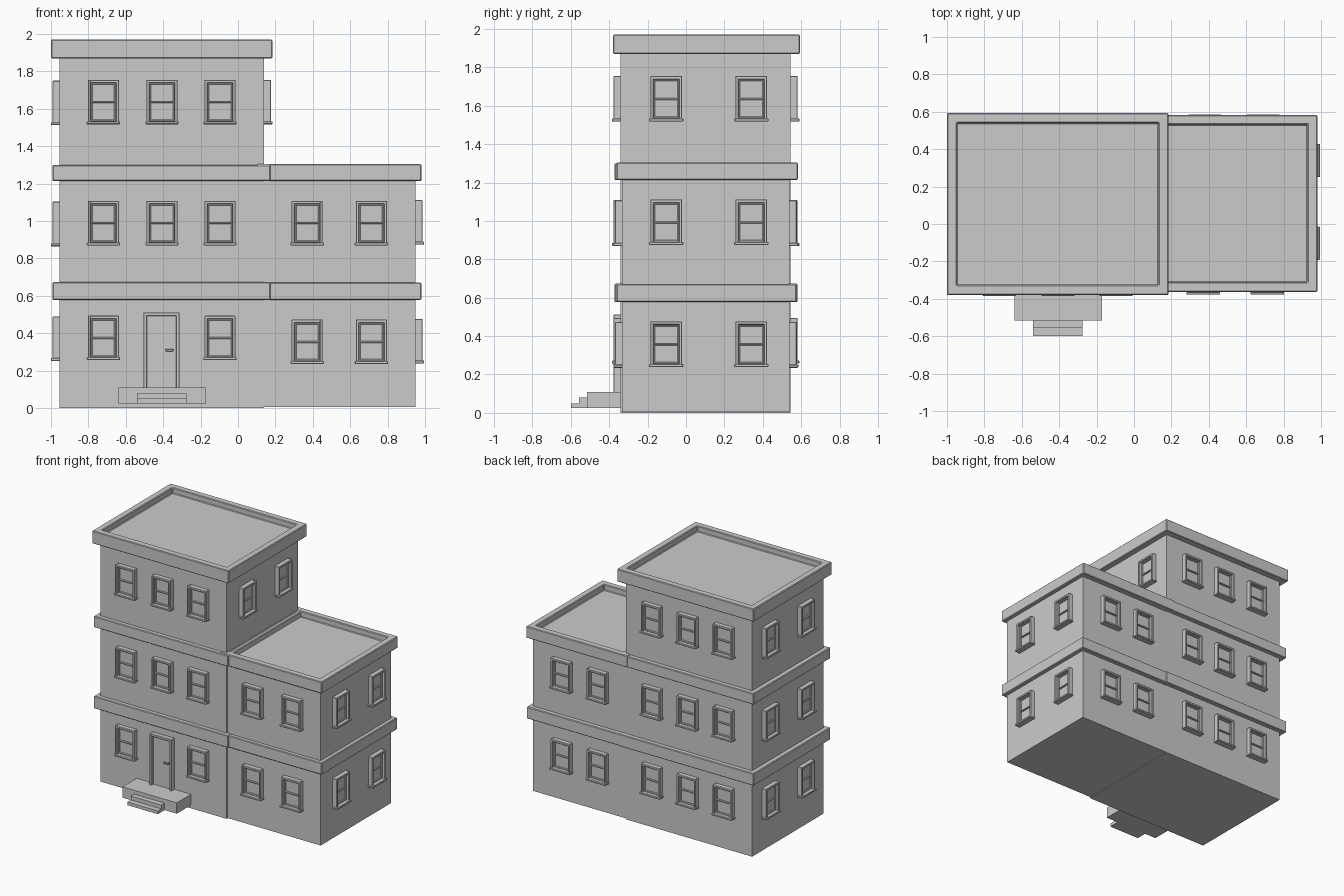
import bpy, bmesh
from math import radians
from mathutils import Matrix, Vector

if "Cube" in bpy.data.objects:
    bpy.data.objects.remove(bpy.data.objects["Cube"])


def add_box(bm, x, y, z):
    """Add an axis-aligned box given (min, max) ranges; returns its verts."""
    size = Matrix.Diagonal((x[1] - x[0], y[1] - y[0], z[1] - z[0], 1))
    mid = Vector((sum(x) / 2, sum(y) / 2, sum(z) / 2))
    return bmesh.ops.create_cube(bm, size=1, matrix=Matrix.Translation(mid) @ size)["verts"]


def make_mesh(name, boxes):
    bm = bmesh.new()
    for b in boxes:
        add_box(bm, *b)
    me = bpy.data.meshes.new(name)
    bm.to_mesh(me)
    bm.free()
    return me


def place(name, me, loc=(0, 0, 0), turn=0, bevel=0):
    ob = bpy.data.objects.new(name, me)
    ob.location = loc
    ob.rotation_euler.z = radians(turn)
    bpy.context.collection.objects.link(ob)
    if bevel:
        mod = ob.modifiers.new("edge_bevel", "BEVEL")
        mod.width = bevel
        mod.segments = 1
    return ob


def parts(name, boxes, bevel=0):
    return place(name, make_mesh(name, boxes), bevel=bevel)


def parapet(name, x, y, z, rim, depth):
    """Cornice block whose top is inset and sunk to form a flat roof."""
    bm = bmesh.new()
    add_box(bm, x, y, z)
    bm.normal_update()
    top = max(bm.faces, key=lambda f: f.calc_center_median().z)
    bmesh.ops.inset_region(bm, faces=[top], thickness=rim)
    inner = bmesh.ops.extrude_discrete_faces(bm, faces=[top])["faces"][0]
    bmesh.ops.translate(bm, verts=inner.verts, vec=(0, 0, -depth))
    bmesh.ops.recalc_face_normals(bm, faces=bm.faces)
    me = bpy.data.meshes.new(name)
    bm.to_mesh(me)
    bm.free()
    place(name, me, bevel=0.005)


# Wall blocks
parts("tower_walls", [((-0.955, 0.14), (-0.34, 0.545), (0, 1.90))])
parts("annex_walls", [((0.10, 0.95), (-0.333, 0.54), (0.005, 1.24))])

# Floor bands and roof parapets
for i, (lo, hi) in enumerate([(0.577, 0.673), (1.213, 1.30)]):
    parts(f"tower_band_{i + 1}", [((-0.992, 0.174), (-0.373, 0.58), (lo, hi))], 0.005)
parts("annex_band", [((0.10, 0.98), (-0.363, 0.575), (0.577, 0.67))], 0.005)
parapet("tower_parapet", (-1.0, 0.184), (-0.38, 0.593), (1.87, 1.97), 0.074, 0.045)
parapet("annex_parapet", (0.10, 0.98), (-0.363, 0.583), (1.213, 1.304), 0.073, 0.045)

# Sash window: wall plane at y=0, facing -y, origin at the sill's bottom centre
window = make_mesh("window", [
    ((-0.083, -0.067), (-0.037, 0.005), (0.012, 0.238)),     # left jamb
    ((0.067, 0.083), (-0.037, 0.005), (0.012, 0.238)),       # right jamb
    ((-0.075, 0.075), (-0.0365, 0.005), (0.220, 0.2375)),    # head
    ((-0.089, 0.089), (-0.045, 0.005), (0.0, 0.016)),        # sill
    ((-0.068, 0.068), (-0.008, 0.005), (0.014, 0.222)),      # pane
    ((-0.068, -0.058), (-0.018, 0.0), (0.014, 0.222)),       # sash stiles
    ((0.058, 0.068), (-0.018, 0.0), (0.014, 0.222)),
    ((-0.068, 0.068), (-0.0175, 0.0), (0.212, 0.222)),       # sash rails
    ((-0.068, 0.068), (-0.0175, 0.0), (0.014, 0.026)),
    ((-0.068, 0.068), (-0.020, 0.0), (0.113, 0.123)),
])

columns = (-0.72, -0.406, -0.096)
side_rows = (-0.103, 0.34)
tower_z = (0.256, 0.87, 1.517)
annex_z = (0.235, 0.87)

# Tower windows
for level, z in enumerate(tower_z):
    for i, x in enumerate(columns):
        if not (level == 0 and i == 1):      # front door sits here
            place("tower_front_window", window, (x, -0.34, z), 0, 0.003)
        place("tower_back_window", window, (x, 0.545, z), 180, 0.003)
    for y in side_rows:
        place("tower_left_window", window, (-0.955, y, z - 0.005), -90, 0.003)
for y in side_rows:
    place("tower_right_window", window, (0.14, y, tower_z[2]), 90, 0.003)

# Annex windows
for z in annex_z:
    for x in (0.37, 0.713):
        place("annex_front_window", window, (x, -0.333, z), 0, 0.003)
    for x in (0.377, 0.69):
        place("annex_back_window", window, (x, 0.54, z), 180, 0.003)
    for y in side_rows:
        place("annex_right_window", window, (0.95, y, z + 0.004), 90, 0.003)

# Front door with frame and handle
parts("door_frame", [
    ((-0.505, -0.486), (-0.377, -0.335), (0.105, 0.512)),
    ((-0.332, -0.313), (-0.377, -0.335), (0.105, 0.512)),
    ((-0.495, -0.323), (-0.3765, -0.335), (0.492, 0.5115)),
], 0.003)
parts("door_panel", [((-0.487, -0.331), (-0.352, -0.335), (0.105, 0.495))])
parts("door_handle", [
    ((-0.388, -0.345), (-0.372, -0.364), (0.303, 0.317)),
    ((-0.357, -0.347), (-0.366, -0.350), (0.305, 0.315)),
], 0.003)

# Porch slab and steps
parts("porch", [((-0.64, -0.17), (-0.516, -0.335), (0.025, 0.11))])
parts("porch_steps", [
    ((-0.54, -0.275), (-0.557, -0.51), (0.025, 0.08)),
    ((-0.54, -0.275), (-0.60, -0.55), (0.025, 0.05)),
])
